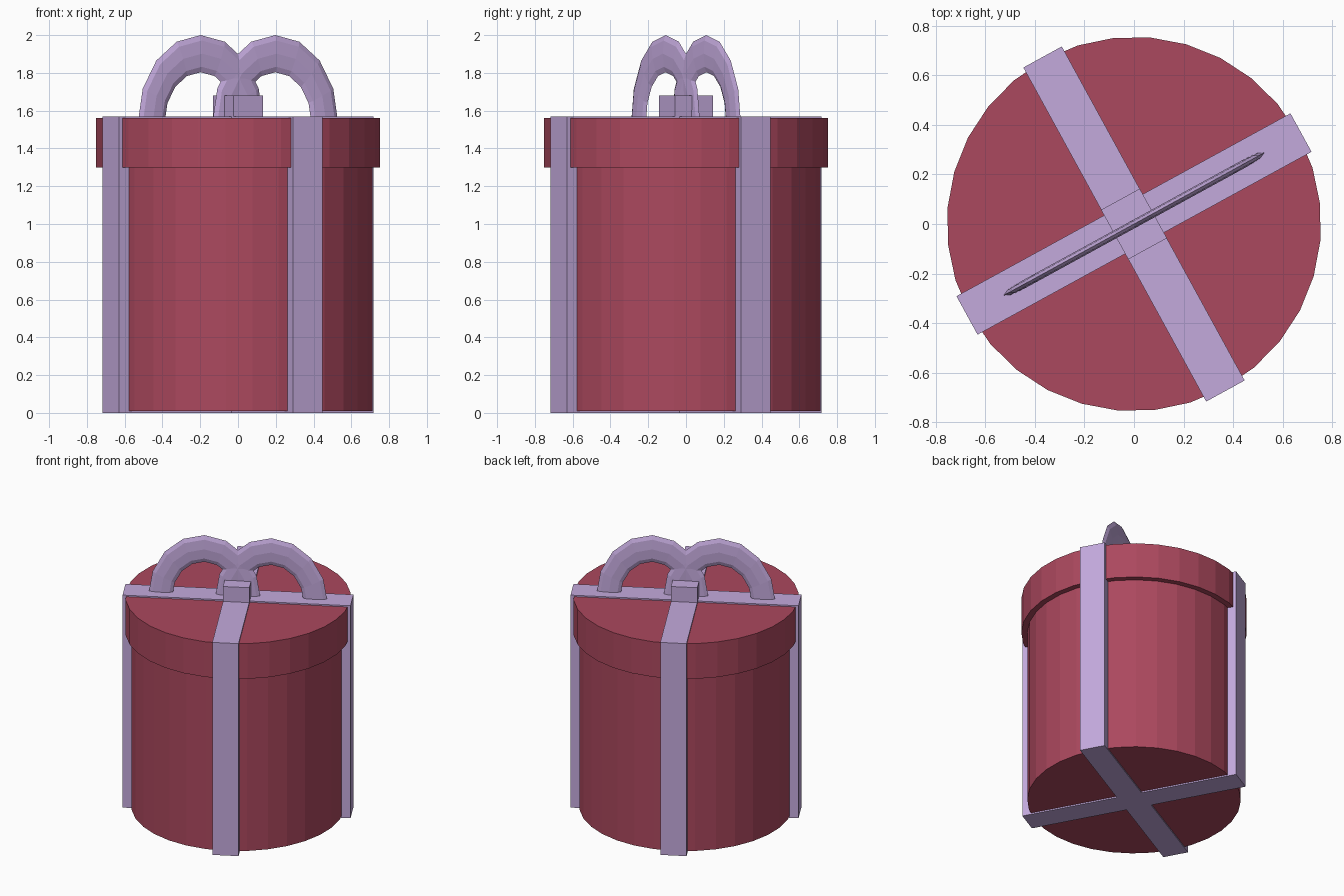
import bpy, bmesh, math
from mathutils import Matrix

cube = bpy.data.objects.get("Cube")
if cube:
    bpy.data.objects.remove(cube, do_unlink=True)

TURN = math.radians(28.7)   # the whole gift is turned about z


def material(name, rgb):
    mat = bpy.data.materials.new(name)
    mat.use_nodes = True
    mat.diffuse_color = (*rgb, 1)
    mat.node_tree.nodes["Principled BSDF"].inputs["Base Color"].default_value = (*rgb, 1)
    return mat


red = material("dark_red", (0.41, 0.065, 0.112))
lavender = material("lavender", (0.55, 0.40, 0.72))


def finish(name, mat):
    obj = bpy.context.object
    obj.name = obj.data.name = name
    obj.data.materials.append(mat)
    return obj


def drum(name, radius, bottom, top):
    bpy.ops.mesh.primitive_cylinder_add(
        vertices=32, radius=radius, depth=top - bottom,
        location=(0, 0, (top + bottom) / 2), rotation=(0, 0, TURN))
    return finish(name, red)


# Round box and its overhanging lid
drum("box_body", 0.715, 0.01, 1.32)
drum("box_lid", 0.755, 1.30, 1.56)

# Crossed ribbon: a plus-shaped outline, extruded to full height
half_width, reach, height = 0.0885, 0.768, 1.57
bm = bmesh.new()
outline = []
for quarter in range(4):
    spin = Matrix.Rotation(quarter * math.pi / 2 + TURN, 4, 'Z')
    for x, y in ((reach, -half_width), (reach, half_width), (half_width, half_width)):
        outline.append(bm.verts.new(spin @ Matrix.Translation((x, y, 0)).translation))
base = bm.faces.new(outline)
ext = bmesh.ops.extrude_face_region(bm, geom=[base], use_keep_orig=True)
bmesh.ops.translate(bm, vec=(0, 0, height),
                    verts=[g for g in ext["geom"] if isinstance(g, bmesh.types.BMVert)])
bmesh.ops.recalc_face_normals(bm, faces=bm.faces)
mesh = bpy.data.meshes.new("ribbon_cross")
bm.to_mesh(mesh)
bm.free()
ribbon = bpy.data.objects.new("ribbon_cross", mesh)
bpy.context.collection.objects.link(ribbon)
mesh.materials.append(lavender)

# Knot block over the crossing
bpy.ops.mesh.primitive_cube_add(size=1, location=(0, 0, 1.61), rotation=(0, 0, TURN))
bpy.context.object.scale = (0.178, 0.228, 0.14)
finish("bow_knot", lavender)

# Two flattened, overlapping bow loops
for side, label in ((1, "left"), (-1, "right")):
    s = side * 0.225
    bpy.ops.mesh.primitive_torus_add(
        major_segments=16, minor_segments=8, major_radius=0.298, minor_radius=0.081,
        location=(s * math.cos(TURN), s * math.sin(TURN), 1.54),
        rotation=(math.pi / 2, 0, TURN))
    bpy.context.object.scale = (1, 1.214, 0.2)
    finish(label + "_bow_loop", lavender)
